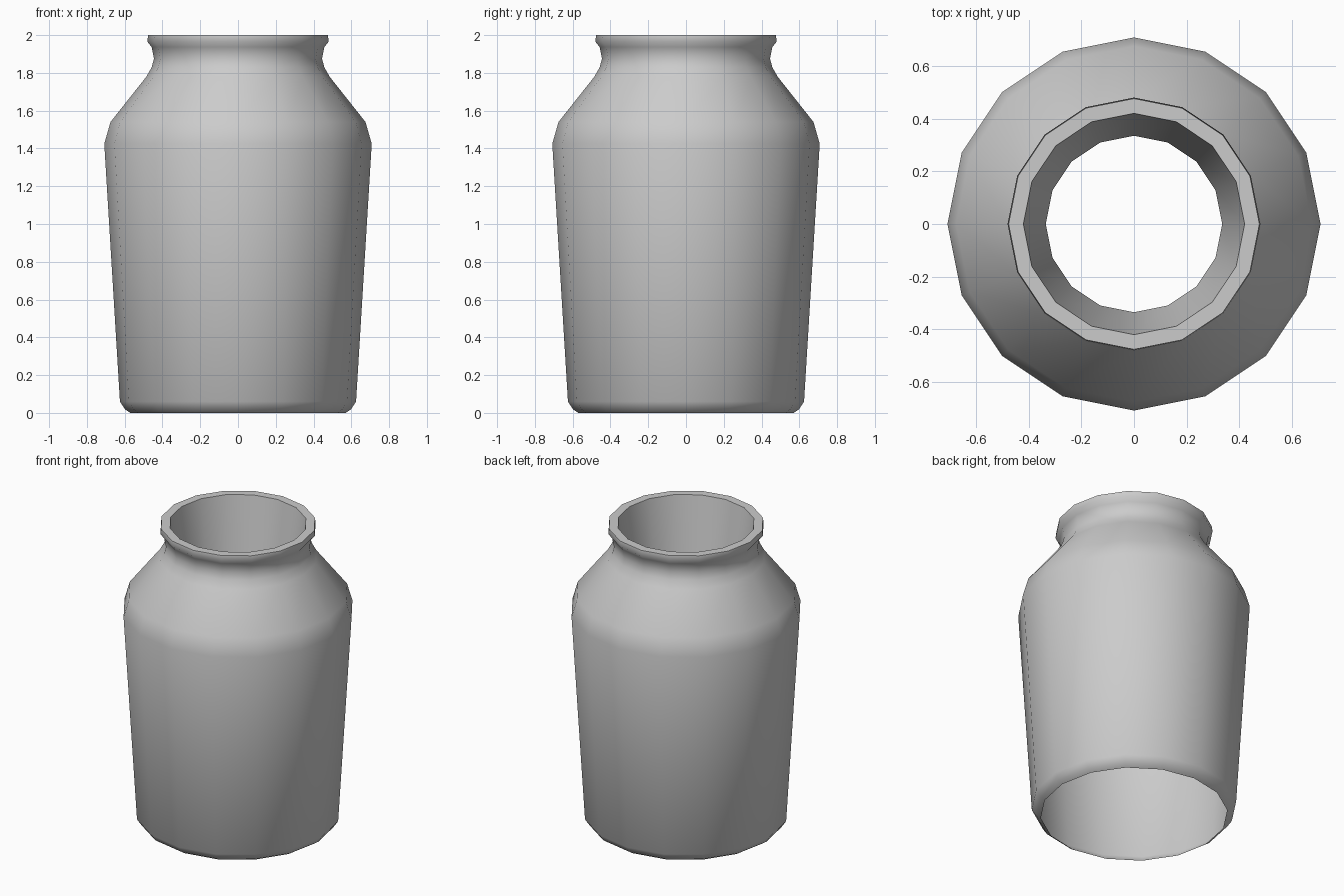
import bpy, bmesh, math

if "Cube" in bpy.data.objects:
    bpy.data.objects.remove(bpy.data.objects["Cube"])

SIDES = 16

# Profile (radius, height): outer wall from the open base up, over the lip, down inside the neck
PROFILE = [
    (0.57, 0.0), (0.597, 0.018), (0.625, 0.06),
    (0.708, 1.425), (0.675, 1.54),
    (0.485, 1.78), (0.457, 1.83), (0.445, 1.875),
    (0.457, 1.937), (0.48, 1.965), (0.476, 2.0),
    (0.42, 2.0), (0.335, 1.45),
]


def lathe(name, profile, sides):
    bm = bmesh.new()
    rings = []
    for r, z in profile:
        rings.append([bm.verts.new((r * math.cos(2 * math.pi * i / sides),
                                    r * math.sin(2 * math.pi * i / sides), z))
                      for i in range(sides)])
    for a, b in zip(rings, rings[1:]):
        for i in range(sides):
            j = (i + 1) % sides
            bm.faces.new((a[i], a[j], b[j], b[i]))
    mesh = bpy.data.meshes.new(name)
    bm.to_mesh(mesh)
    bm.free()
    obj = bpy.data.objects.new(name, mesh)
    bpy.context.collection.objects.link(obj)
    return obj


# Jar body, open at mouth and base
jar = lathe("jar", PROFILE, SIDES)
bpy.context.view_layer.objects.active = jar
jar.select_set(True)
bpy.ops.object.shade_smooth_by_angle(angle=math.radians(60))
